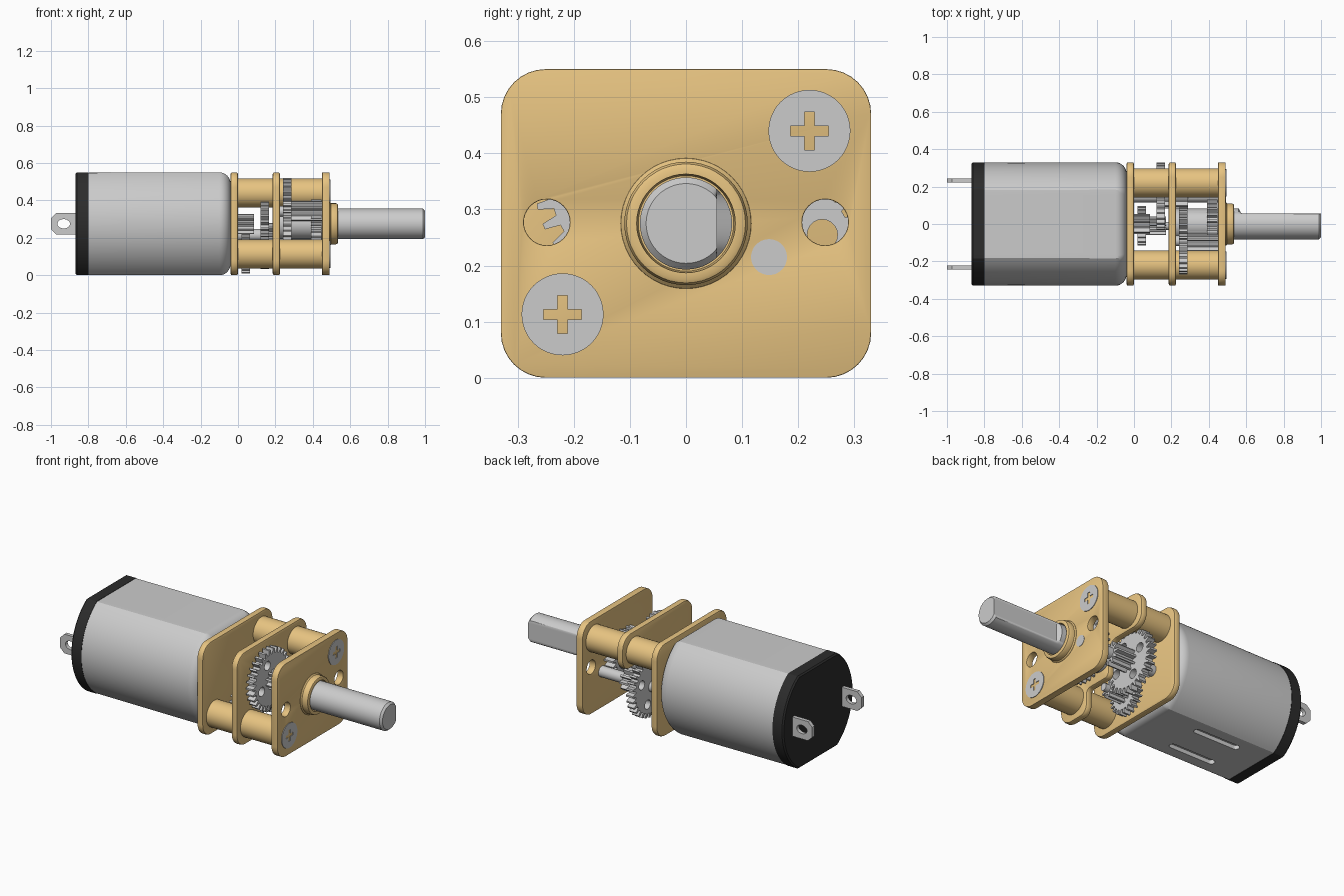
import bpy, bmesh, math
from mathutils import Vector, Matrix

if "Cube" in bpy.data.objects:
    bpy.data.objects.remove(bpy.data.objects["Cube"])

CZ = 0.275                                   # height of the main axis


def material(name, rgb):
    m = bpy.data.materials.new(name)
    m.diffuse_color = (*rgb, 1)
    m.use_nodes = True
    m.node_tree.nodes["Principled BSDF"].inputs["Base Color"].default_value = m.diffuse_color
    return m


BRASS = material("brass", (0.80, 0.55, 0.22))
BLACK = material("black_plastic", (0.025, 0.025, 0.025))

# local (u, v, depth) to world, by extrusion axis
AXES = {
    'X': Matrix(((0, 0, 1, 0), (1, 0, 0, 0), (0, 1, 0, 0), (0, 0, 0, 1))),
    'Y': Matrix(((1, 0, 0, 0), (0, 0, -1, 0), (0, 1, 0, 0), (0, 0, 0, 1))),
    'Z': Matrix.Identity(4),
}


def finish(name, bm, mat=None):
    bmesh.ops.recalc_face_normals(bm, faces=bm.faces)
    me = bpy.data.meshes.new(name)
    bm.to_mesh(me)
    bm.free()
    ob = bpy.data.objects.new(name, me)
    bpy.context.collection.objects.link(ob)
    if mat:
        me.materials.append(mat)
    return ob


def apply_modifiers(ob):
    bpy.context.view_layer.update()
    dg = bpy.context.evaluated_depsgraph_get()
    me = bpy.data.meshes.new_from_object(ob.evaluated_get(dg))
    ob.modifiers.clear()
    ob.data = me


def circle(r, cy=0.0, cz=0.0, n=48):
    return [(cy + r * math.cos(2 * math.pi * i / n), cz + r * math.sin(2 * math.pi * i / n)) for i in range(n)]


def rounded(corners, n=8):
    """Polygon of (u, v, radius) corners with true arcs."""
    out = []
    for i, (u, v, r) in enumerate(corners):
        p = Vector((u, v, 0))
        if r == 0:
            out.append((u, v))
            continue
        q, s = corners[i - 1], corners[(i + 1) % len(corners)]
        a = (Vector((q[0], q[1], 0)) - p).normalized()
        b = (Vector((s[0], s[1], 0)) - p).normalized()
        half = a.angle(b) / 2
        c = p + (a + b).normalized() * (r / math.sin(half))
        t = r / math.tan(half)
        d0, d1 = (p + a * t - c).normalized(), (p + b * t - c).normalized()
        for k in range(n + 1):
            w = c + d0.slerp(d1, k / n) * r
            out.append((w.x, w.y))
    return out


def extrude(name, loops, lo, hi, axis='X', mat=None, bevel=0.0):
    """Flat outline (first loop) with holes (other loops), extruded from lo to hi."""
    cu = bpy.data.curves.new(name + "_outline", 'CURVE')
    cu.dimensions, cu.fill_mode, cu.extrude = '2D', 'BOTH', abs(hi - lo) / 2
    for loop in loops:
        s = cu.splines.new('POLY')
        s.points.add(len(loop) - 1)
        for p, (u, v) in zip(s.points, loop):
            p.co = (u, v, 0, 1)
        s.use_cyclic_u = True
    tmp = bpy.data.objects.new("tmp", cu)
    bpy.context.collection.objects.link(tmp)
    bpy.context.view_layer.update()
    me = bpy.data.meshes.new_from_object(tmp.evaluated_get(bpy.context.evaluated_depsgraph_get()))
    bpy.data.objects.remove(tmp)
    bm = bmesh.new()
    bm.from_mesh(me)
    bmesh.ops.remove_doubles(bm, verts=bm.verts, dist=1e-5)
    bmesh.ops.dissolve_limit(bm, angle_limit=0.005, verts=bm.verts, edges=bm.edges)
    mid = (lo + hi) / 2
    bmesh.ops.translate(bm, verts=bm.verts, vec=(0, 0, -mid if axis == 'Y' else mid))
    bm.transform(AXES[axis])
    ob = finish(name, bm, mat)
    if bevel:
        b = ob.modifiers.new("bevel", 'BEVEL')
        b.width, b.segments, b.limit_method, b.angle_limit = bevel, 2, 'ANGLE', math.radians(40)
        apply_modifiers(ob)
    return ob


def loft(name, sections, mat=None):
    """Skin a list of (x, loop) cross-sections and cap both ends."""
    bm = bmesh.new()
    rings = [[bm.verts.new((x, y, z)) for y, z in loop] for x, loop in sections]
    for a, b in zip(rings, rings[1:]):
        for i in range(len(a)):
            j = (i + 1) % len(a)
            bm.faces.new((a[i], a[j], b[j], b[i]))
    bm.faces.new(rings[0][::-1])
    bm.faces.new(rings[-1])
    return finish(name, bm, mat)


def rod(name, y, z, r, x0, x1, mat=None):
    return loft(name, [(x0, circle(r, y, z)), (x1, circle(r, y, z))], mat)


def gear(name, y, z, r, teeth, x0, x1, depth=0.028, web=False):
    outline = []
    for i in range(teeth):
        for f, rr in ((-.3, r - depth), (-.14, r), (.14, r), (.3, r - depth)):
            a = 2 * math.pi * (i + f) / teeth
            outline.append((y + rr * math.cos(a), z + rr * math.sin(a)))
    loops = [outline]
    if web:
        for k in range(4):
            a = math.pi / 2 * k + .4
            loops.append(circle(.027, y + .57 * r * math.cos(a), z + .57 * r * math.sin(a), 20))
    return extrude(name, loops, x0, x1)


# motor can and end cap: circle flattened top and bottom
def can_loop(d):
    h = CZ - d
    return [(y, CZ + max(-h, min(h, z))) for y, z in circle(.33 - d, n=128)]


fillet = [(-.10 + .06 * math.sin(a), can_loop(.06 * (1 - math.cos(a))))
          for a in (math.pi / 2 * i / 8 for i in range(9))]
can = loft("motor_can", [(-.80, can_loop(.002))] + fillet)
loft("motor_end_cap", [(-.87, can_loop(.008)), (-.862, can_loop(0)), (-.80, can_loop(0))], BLACK)

# vent slots in the underside of the can
for s in (-1, 1):
    y, w = .1 * s, .02
    slot = extrude("slot_cutter", [rounded([(-.63, y - w, .019), (-.33, y - w, .019),
                                            (-.33, y + w, .019), (-.63, y + w, .019)])], -.05, .025, 'Z')
    m = can.modifiers.new("slot", 'BOOLEAN')
    m.operation, m.object, m.solver = 'DIFFERENCE', slot, 'EXACT'
    apply_modifiers(can)
    bpy.data.objects.remove(slot)

# terminals
for side, s in (("left", -1), ("right", 1)):
    tab = [(-1, .245), (-.972, .218), (-.86, .218), (-.86, .332), (-.972, .332), (-1, .305)]
    hole = [(-.932 + u * 1.35, CZ + v) for u, v in circle(.025, n=24)]
    extrude("terminal_" + side, [tab, hole], .232 * s - .011, .232 * s + .011, 'Y')

# gearbox plates
full = rounded([(-.33, 0, .08), (.33, 0, .08), (.33, .55, .08), (-.33, .55, .08)])
middle = rounded([(-.33, 0, .08), (-.12, 0, .05), (-.12, .14, .03), (.06, .14, .03),
                  (.06, .345, .06), (.33, .345, .07), (.33, .55, .08), (-.33, .55, .08)])
extrude("rear_plate", [full], -.04, 0, mat=BRASS, bevel=.01)
extrude("middle_plate", [middle], .185, .225, mat=BRASS, bevel=.01)
extrude("front_plate", [full, circle(.041, -.248, .277, 32), circle(.041, .248, .277, 32)],
        .45, .49, mat=BRASS, bevel=.008)

# spacer posts and cross-head screws
w, l = .009, .034
arm = [(l, -w), (l, w), (w, w)]
cross = [(u * c - v * s, u * s + v * c) for c, s in ((1, 0), (0, 1), (-1, 0), (0, -1)) for u, v in arm]
for tag, y, z in (("upper", .22, .44), ("lower", -.22, .113)):
    rod(tag + "_rear_post", y, z, .078, -.005, .19, BRASS)
    rod(tag + "_front_post", y, z, .078, .22, .455, BRASS)
    extrude(tag + "_screw", [circle(.073, y, z), [(y + u, z + v) for u, v in cross]], .486, .4935)

# output bushing and D-shaped shaft
loft("output_bushing", [(x, circle(r, 0, CZ)) for x, r in
                        ((.48, .118), (.492, .116), (.498, .11), (.523, .11), (.532, .106), (.535, .1),
                         (.535, .088), (.5, .085))], BRASS)


def d_loop(r, flat):
    return [(min(y, flat), CZ + z) for y, z in circle(r, n=96)]


loft("output_shaft", [(.225, d_loop(.082, 1)), (.56, d_loop(.082, 1)), (.575, d_loop(.082, .055)),
                      (.988, d_loop(.082, .055)), (1.0, d_loop(.071, .055))])

# gear train: motor pinion, three compound gears, output gear
gear("motor_pinion", 0, CZ, .055, 10, 0, .085, .022)
gear("first_gear", -.01, .115, .106, 20, .02, .065, .024)
gear("first_pinion", -.01, .115, .05, 9, .065, .17, .02)
rod("first_axle", -.01, .115, .022, -.01, .2)
gear("second_gear", .148, .215, .181, 30, .12, .165, web=True)
gear("second_pinion", .148, .215, .066, 10, .165, .29, .025)
rod("second_axle", .148, .215, .032, -.01, .4915)
gear("third_gear", -.09, .342, .179, 30, .24, .285, web=True)
gear("third_pinion", -.09, .342, .056, 9, .285, .448, .022)
rod("third_axle", -.09, .342, .028, .2, .46)
gear("output_gear", 0, CZ, .13, 22, .39, .447)

# smooth curved faces, keep sharp edges
for ob in bpy.context.scene.objects:
    ob.select_set(True)
bpy.context.view_layer.objects.active = can
bpy.ops.object.shade_smooth_by_angle(angle=math.radians(30))
